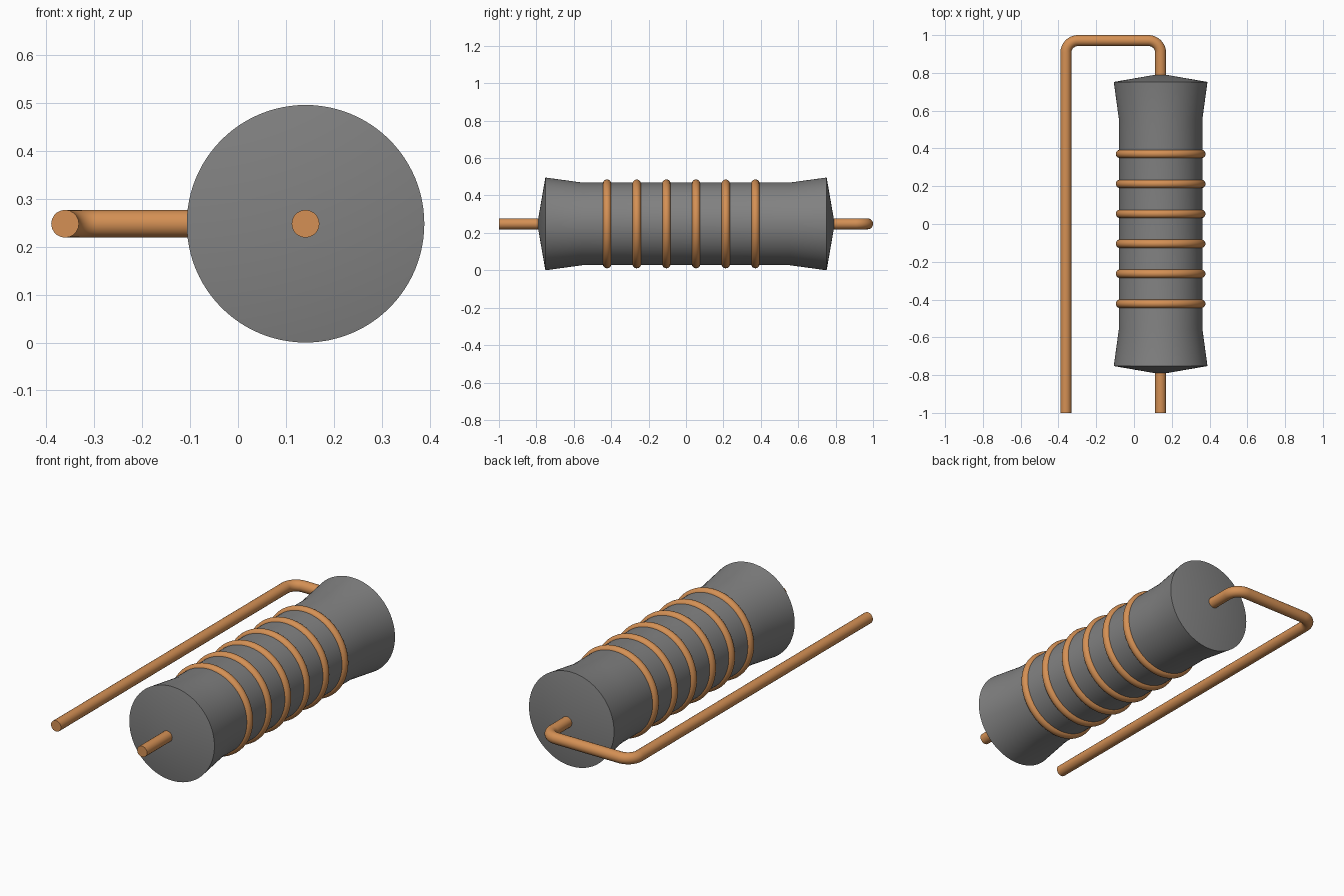
import bpy, bmesh, math

if "Cube" in bpy.data.objects:
    bpy.data.objects.remove(bpy.data.objects["Cube"])

CX, CZ = 0.141, 0.248      # body axis
WIRE_R, BEND, TOP_Y, LEFT_X = 0.029, 0.065, 0.971, -0.361


def material(name, color):
    m = bpy.data.materials.new(name)
    m.diffuse_color = color
    m.use_nodes = True
    m.node_tree.nodes["Principled BSDF"].inputs["Base Color"].default_value = m.diffuse_color
    return m


copper = material("copper", (0.66, 0.28, 0.09, 1))
dark_grey = material("dark_grey", (0.22, 0.22, 0.22, 1))


def finish(obj, mat, angle=30):
    bpy.ops.object.select_all(action='DESELECT')
    obj.select_set(True)
    bpy.context.view_layer.objects.active = obj
    if obj.type == 'CURVE':
        bpy.ops.object.convert(target='MESH')
        obj = bpy.context.view_layer.objects.active
    bpy.ops.object.shade_smooth_by_angle(angle=math.radians(angle))
    obj.data.materials.clear()
    obj.data.materials.append(mat)


def lathe(name, profile, steps=96):
    # spin a (radius, y) profile around the body axis
    bm = bmesh.new()
    vs = [bm.verts.new((r, y, 0)) for r, y in profile]
    es = [bm.edges.new(p) for p in zip(vs, vs[1:])]
    bmesh.ops.spin(bm, geom=vs + es, cent=(0, 0, 0), axis=(0, 1, 0),
                   angle=2 * math.pi, steps=steps)
    bmesh.ops.remove_doubles(bm, verts=bm.verts, dist=1e-5)
    bmesh.ops.recalc_face_normals(bm, faces=bm.faces)
    me = bpy.data.meshes.new(name)
    bm.to_mesh(me)
    bm.free()
    obj = bpy.data.objects.new(name, me)
    obj.location = (CX, 0, CZ)
    bpy.context.collection.objects.link(obj)
    return obj


# Resistor body: flared ends with shallow cone caps
half = [(0, 0.795), (0.248, 0.752), (0.221, 0.555)]
profile = half + [(r, -y) for r, y in reversed(half)]
finish(lathe("resistor_body", profile), dark_grey)

# Wire bands around the body
for i in range(6):
    bpy.ops.mesh.primitive_torus_add(
        major_segments=96, minor_segments=20, major_radius=0.215,
        minor_radius=0.0225, location=(CX, -0.422 + i * 0.1586, CZ),
        rotation=(math.pi / 2, 0, 0))
    band = bpy.context.object
    band.name = f"band_{i + 1}"
    finish(band, copper, 60)


# Lead wire: through the body, then bent back alongside it
def arc(cx, cy, a0, a1, n=12):
    angles = [math.radians(a0 + (a1 - a0) * k / n) for k in range(n + 1)]
    return [(cx + BEND * math.cos(a), cy + BEND * math.sin(a)) for a in angles]


path = [(CX, -1)]
path += arc(CX - BEND, TOP_Y - BEND, 0, 90)
path += arc(LEFT_X + BEND, TOP_Y - BEND, 90, 180)
path += [(LEFT_X, -1)]
cu = bpy.data.curves.new("lead_wire", 'CURVE')
cu.dimensions = '3D'
cu.bevel_depth = WIRE_R
cu.bevel_resolution = 8
cu.use_fill_caps = True
sp = cu.splines.new('POLY')
sp.points.add(len(path) - 1)
for p, (x, y) in zip(sp.points, path):
    p.co = (x, y, CZ, 1)
wire = bpy.data.objects.new("lead_wire", cu)
bpy.context.collection.objects.link(wire)
finish(wire, copper, 40)
